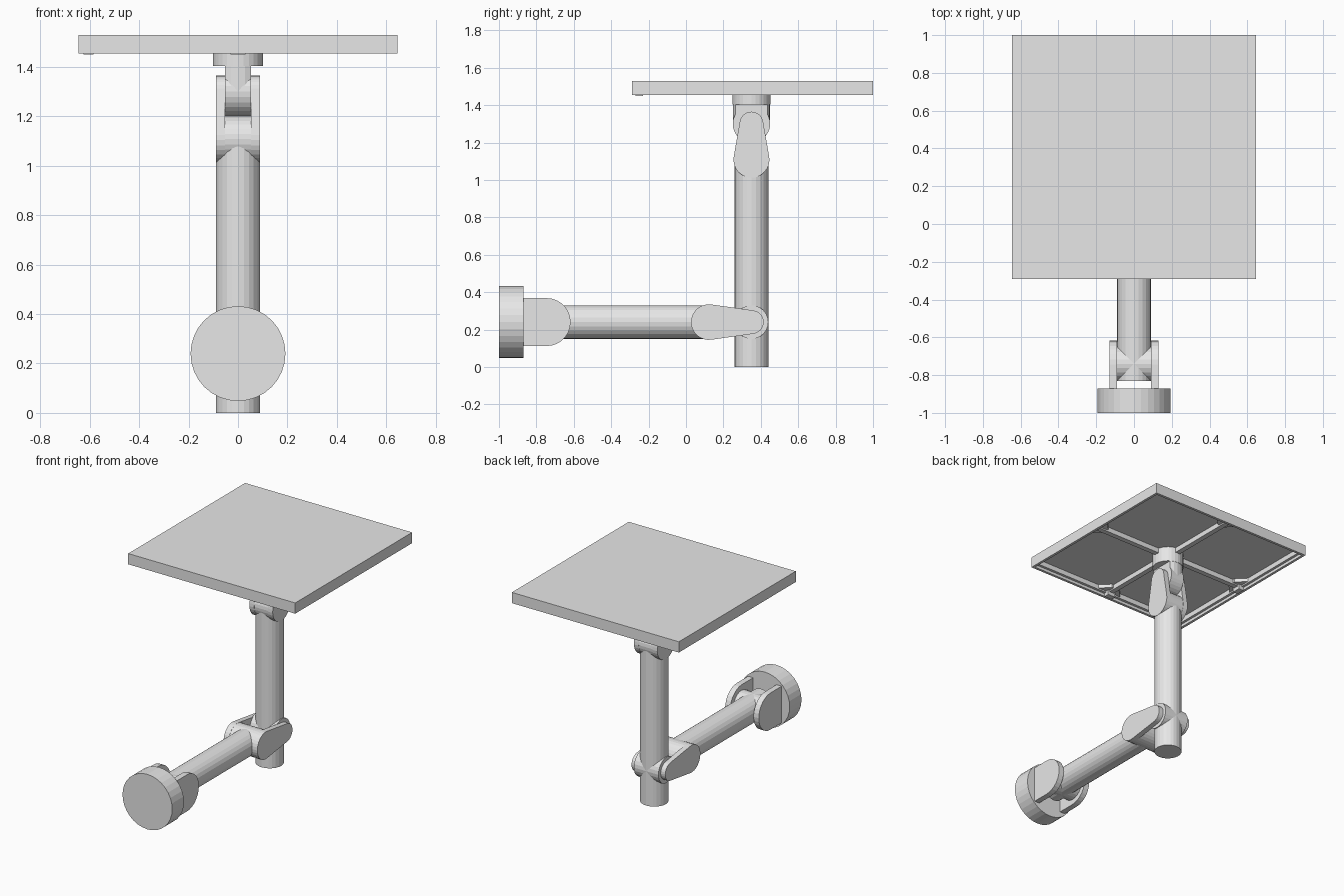
import bpy, bmesh, math
from mathutils import Vector

if "Cube" in bpy.data.objects:
    bpy.data.objects.remove(bpy.data.objects["Cube"])

grey = bpy.data.materials.new("light_grey")
grey.diffuse_color = (0.8, 0.8, 0.8, 1)
grey.use_nodes = True
grey.node_tree.nodes["Principled BSDF"].inputs["Base Color"].default_value = grey.diffuse_color


def finish(name, bm):
    bmesh.ops.recalc_face_normals(bm, faces=bm.faces)
    me = bpy.data.meshes.new(name)
    bm.to_mesh(me)
    bm.free()
    me.materials.append(grey)
    ob = bpy.data.objects.new(name, me)
    bpy.context.collection.objects.link(ob)
    return ob


def prism(name, pts, axis, lo, hi):
    """Extrude a 2D outline along an axis: x uses (y,z), y uses (x,z), z uses (x,y)."""
    def place(p, t):
        return {"x": (t, p[0], p[1]), "y": (p[0], t, p[1]), "z": (p[0], p[1], t)}[axis]
    bm = bmesh.new()
    a = [bm.verts.new(place(p, lo)) for p in pts]
    b = [bm.verts.new(place(p, hi)) for p in pts]
    bm.faces.new(a)
    bm.faces.new(b)
    n = len(pts)
    for i in range(n):
        bm.faces.new((a[i], a[(i + 1) % n], b[(i + 1) % n], b[i]))
    return finish(name, bm)


def arc(c, r, a0, a1, n):
    return [(c[0] + r * math.cos(a0 + (a1 - a0) * i / n),
             c[1] + r * math.sin(a0 + (a1 - a0) * i / n)) for i in range(n + 1)]


def cyl(name, c, r, axis, lo, hi, n=24):
    return prism(name, arc(c, r, 0, math.tau, n)[:-1], axis, lo, hi)


def rect(u0, u1, v0, v1):
    return [(u0, v0), (u1, v0), (u1, v1), (u0, v1)]


def link_outline(c1, r1, c2, r2):
    """Outline wrapped around a big and a small circle."""
    d = Vector(c2) - Vector(c1)
    t = math.atan2(d.y, d.x)
    a = math.acos((r1 - r2) / d.length)
    return arc(c1, r1, t + a, t + math.tau - a, 16) + arc(c2, r2, t - a, t + a, 12)


def plate_pair(name, pts, inner, outer):
    for side, s in (("left", -1), ("right", 1)):
        prism(f"{name}_{side}", pts, "x", s * inner, s * outer)


TY, AZ, PY = 0.35, 0.24, 0.355   # post y, arm height, panel centre y

# Wall base with two rounded lugs
cyl("base_disc", (0, AZ), 0.192, "y", -1.0, -0.87, 32)
lug = arc((-0.745, AZ), 0.128, -math.pi / 2, math.pi / 2, 14) + \
    [(-0.88, AZ + 0.128), (-0.88, AZ - 0.128)]
plate_pair("base_lug", lug, 0.09, 0.13)
cyl("base_pivot", (-0.74, AZ), 0.09, "x", -0.092, 0.092)

# Horizontal arm and elbow fork
cyl("arm_tube", (0, AZ), 0.09, "y", -0.83, 0.12)
cyl("elbow_fork_bridge", (0.122, AZ), 0.094, "x", -0.13, 0.13, 28)
plate_pair("elbow_fork_plate",
           link_outline((0.122, AZ), 0.095, (0.352, AZ), 0.063), 0.092, 0.13)
cyl("elbow_pivot", (TY, AZ), 0.09, "x", -0.095, 0.095)

# Upright post and top fork
cyl("post_tube", (0, TY), 0.09, "z", 0.0, 1.11)
cyl("top_fork_bridge", (TY, 1.108), 0.095, "x", -0.09, 0.09, 28)
plate_pair("top_fork_plate",
           link_outline((TY, 1.108), 0.096, (TY, 1.302), 0.063), 0.053, 0.09)

# Mounting head: round tongue between the fork plates and a flange
cyl("head_pivot", (TY, 1.30), 0.1, "x", -0.053, 0.053, 28)
h = math.asin(0.053 / 0.1)
tongue = arc((0, TY), 0.1, math.pi / 2 - h, math.pi / 2 + h, 4) + \
    arc((0, TY), 0.1, 1.5 * math.pi - h, 1.5 * math.pi + h, 4)
prism("head_tongue", tongue, "z", 1.30, 1.41)
cyl("head_flange", (0, TY), 0.102, "z", 1.403, 1.515, 28)

# Panel tray, hollow from below with a stepped rim
bm = bmesh.new()
bmesh.ops.create_cube(bm, size=1)
for v in bm.verts:
    v.co = (v.co.x * 1.29, PY + v.co.y * 1.29, 1.4925 + v.co.z * 0.075)
bottom = min(bm.faces, key=lambda f: f.calc_center_median().z)
for width, rise in ((0.018, 0.02), (0.018, 0.035)):
    bmesh.ops.inset_region(bm, faces=[bottom], thickness=width, use_even_offset=True)
    bottom = bmesh.ops.extrude_discrete_faces(bm, faces=[bottom])["faces"][0]
    bmesh.ops.translate(bm, verts=bottom.verts, vec=(0, 0, rise))
finish("panel_tray", bm)

# Cross ribs under the panel
prism("rib_across", rect(-0.62, 0.62, PY - 0.018, PY + 0.018), "z", 1.475, 1.513)
prism("rib_along", rect(-0.018, 0.018, PY - 0.62, PY + 0.62), "z", 1.475, 1.513)

# Brackets at the rib ends, with clips at the front and left
for i, side in enumerate(("right", "back", "left", "front")):
    c, s = round(math.cos(i * math.pi / 2)), round(math.sin(i * math.pi / 2))

    def turn(pts):
        return [(u * c - v * s, PY + u * s + v * c) for u, v in pts]
    prism("rib_bracket_" + side,
          turn([(0.615, -0.10), (0.615, 0.10), (0.545, 0.03), (0.545, -0.03)]),
          "z", 1.485, 1.513)
    if i > 1:
        prism("edge_clip_" + side, turn(rect(0.585, 0.625, -0.03, 0.03)),
              "z", 1.45, 1.50)
